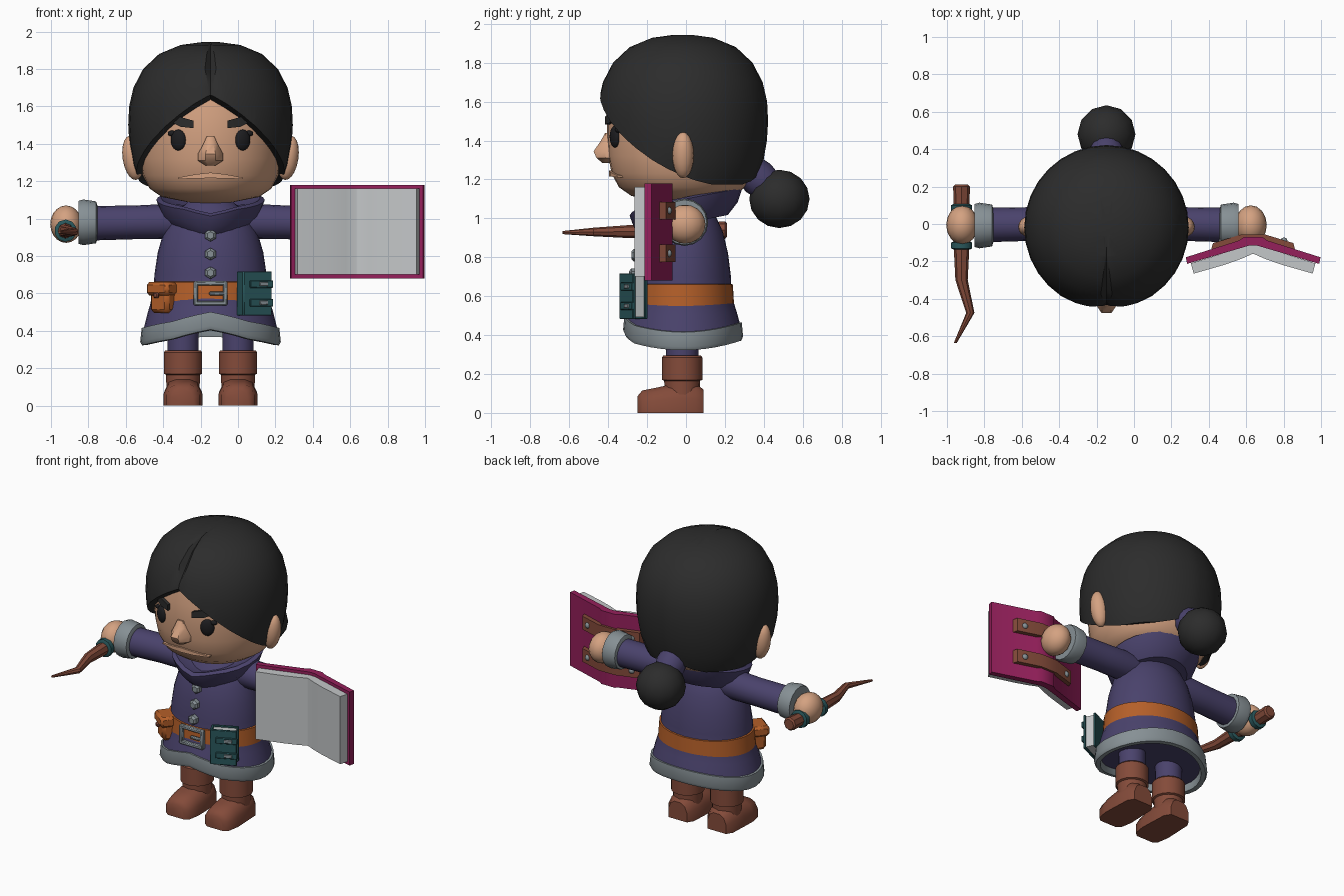
import bpy, bmesh
from math import sin, cos, pi, radians, sqrt
from mathutils import Matrix, Vector

if "Cube" in bpy.data.objects:
    bpy.data.objects.remove(bpy.data.objects["Cube"])

CX = -0.147  # body axis
SIDES = ((1, "left"), (-1, "right"))


def material(name, *rgb):
    m = bpy.data.materials.new(name)
    m.use_nodes = True
    m.diffuse_color = (*rgb, 1)
    for node in m.node_tree.nodes:
        if node.type == 'BSDF_PRINCIPLED':
            node.inputs["Base Color"].default_value = (*rgb, 1)
    return m


HAIR = material("hair black", .025, .025, .025)
EYE = material("eye black", .012, .012, .014)
SKIN = material("skin", .66, .36, .22)
PURPLE = material("purple cloth", .068, .055, .15)
GREY = material("grey trim", .24, .28, .30)
PAGE = material("page white", .55, .57, .58)
MAGENTA = material("magenta cover", .30, .014, .105)
ORANGE = material("orange leather", .46, .115, .022)
BROWN = material("brown leather", .23, .07, .042)
TEAL = material("teal", .022, .095, .105)


def finish(name, bm, mat, angle=38):
    bmesh.ops.recalc_face_normals(bm, faces=bm.faces[:])
    for f in bm.faces:
        f.smooth = True
    for e in bm.edges:
        e.smooth = len(e.link_faces) == 2 and e.calc_face_angle(0) < radians(angle)
    me = bpy.data.meshes.new(name)
    bm.to_mesh(me)
    bm.free()
    me.materials.append(mat)
    ob = bpy.data.objects.new(name, me)
    ob.location.x = CX
    bpy.context.collection.objects.link(ob)
    return ob


def loft_mesh(rings, closed=False):
    bm = bmesh.new()
    rows = [[bm.verts.new(p) for p in r] for r in rings]
    n = len(rows[0])
    pairs = list(zip(rows, rows[1:])) + ([(rows[-1], rows[0])] if closed else [])
    for a, b in pairs:
        for i in range(n):
            bm.faces.new((a[i], a[(i + 1) % n], b[(i + 1) % n], b[i]))
    if not closed:
        bm.faces.new(rows[0])
        bm.faces.new(rows[-1])
    bmesh.ops.recalc_face_normals(bm, faces=bm.faces[:])
    return bm


def loft(name, rings, mat, closed=False, angle=38):
    return finish(name, loft_mesh(rings, closed), mat, angle)


def lathe_rings(prof, loc=(0, 0), sy=1, n=32, lift=None):
    rings = []
    for r, z in prof:
        ring = []
        for i in range(n):
            x, y = r * sin(2 * pi * i / n), r * sy * cos(2 * pi * i / n)
            ring.append((loc[0] + x, loc[1] + y, z + (lift(x, y, z) if lift else 0)))
        rings.append(ring)
    return rings


def tube(name, path, mat, axis, n=12, angle=38):
    """Rings of given radius around points, facing along the x or y axis."""
    rings = []
    for x, y, z, r in path:
        circle = [(r * sin(2 * pi * i / n), r * cos(2 * pi * i / n)) for i in range(n)]
        rings.append([(x, y + a, z + b) if axis == 'x' else (x + a, y, z + b) for a, b in circle])
    return loft(name, rings, mat, angle=angle)


def ball(name, mat, loc, size, seg=20, frame=None):
    bm = bmesh.new()
    bmesh.ops.create_uvsphere(bm, u_segments=seg, v_segments=max(6, seg * 2 // 3), radius=1)
    m = Matrix.Translation(loc) @ (frame or Matrix()) @ Matrix.Diagonal((*size, 1))
    bmesh.ops.transform(bm, matrix=m, verts=bm.verts[:])
    return finish(name, bm, mat, 60)


def box(name, mat, offset, size, frame=Matrix(), bevel=.006):
    bm = bmesh.new()
    bmesh.ops.create_cube(bm, size=1)
    m = frame @ Matrix.Translation(offset) @ Matrix.Diagonal((*size, 1))
    bmesh.ops.transform(bm, matrix=m, verts=bm.verts[:])
    if bevel:
        bmesh.ops.bevel(bm, geom=bm.edges[:], offset=bevel, segments=1, affect='EDGES')
    return finish(name, bm, mat)


def mirrored_prism(name, half, cx, z0, z1, mat):
    pts = half + [(-x, y) for x, y in reversed(half)]
    return loft(name, [[(cx + x, y, z) for x, y in pts] for z in (z0, z1)], mat)


def face_strip(name, sections, radius, mat, depth=.015):
    """Strip following the round face: sections of x, middle z, half height."""
    rings = []
    for x, z, h in sections:
        y = -.02 - sqrt(radius ** 2 - x ** 2)
        rings.append([(x, y + .03, z - h), (x, y - depth, z - h),
                      (x, y - depth, z + h), (x, y + .03, z + h)])
    return loft(name, rings, mat)


# Head
loft("head", lathe_rings([(.08, 1.08), (.26, 1.115), (.325, 1.16), (.362, 1.23), (.38, 1.32),
                          (.386, 1.42), (.385, 1.55), (.34, 1.72), (.1, 1.85)], (0, -.02)), SKIN)
ring_y = [(.028, 1.285, -.43), (.068, 1.31, -.46), (.068, 1.345, -.475), (.04, 1.395, -.44), (.02, 1.44, -.415)]
loft("nose", [[(-w, -.36, z), (-w, -.415, z), (-w * .4, y, z), (w * .4, y, z), (w, -.415, z), (w, -.36, z)]
              for w, z, y in ring_y], SKIN)
face_strip("mouth", [(-.175, 1.215, .004), (-.08, 1.226, .011), (0, 1.231, .015),
                     (.08, 1.226, .011), (.175, 1.215, .004)], .362, SKIN, .014)
for s, side in SIDES:
    ball(side + "_ear", SKIN, (s * .415, -.015, 1.325), (.055, .055, .12), 16, Matrix.Rotation(s * .15, 4, 'Y'))
    ball(side + "_eye", EYE, (s * .172, -.365, 1.42), (.044, .022, .056), 16, Matrix.Rotation(s * .45, 4, 'Z'))
    ball(side + "_eyelash", EYE, (s * .205, -.345, 1.455), (.025, .02, .016), 10)
    face_strip(side + "_eyebrow", [(s * .262, 1.512, .008), (s * .205, 1.535, .022),
                                   (s * .16, 1.517, .026), (s * .09, 1.503, .02)], .386, HAIR, .022)

# Hair: a half cap cut along the hairline, with a parting groove, then mirrored
bm = loft_mesh(lathe_rings([(.345, 1.12), (.385, 1.2), (.415, 1.29), (.434, 1.4), (.44, 1.5), (.435, 1.6), (.412, 1.7),
                            (.36, 1.8), (.275, 1.88), (.16, 1.928), (.05, 1.943)], (0, -.018)))


def cut(co, no, clear=True):
    geom = bm.verts[:] + bm.edges[:] + bm.faces[:]
    res = bmesh.ops.bisect_plane(bm, geom=geom, dist=1e-5, plane_co=co, plane_no=no, clear_inner=clear)
    if clear:
        bmesh.ops.edgeloop_fill(bm, edges=[g for g in res["geom_cut"] if isinstance(g, bmesh.types.BMEdge)])


cut((0, 0, 0), (1, 0, 0))
cut((.03, 0, 0), (1, 0, 0), False)
for v in bm.verts:
    if v.co.y < -.03 and 1.67 < v.co.z:
        env = sin(pi * min(1, (v.co.z - 1.67) / .275))
        if abs(v.co.x) < 1e-4:
            v.co += (Vector((0, -.02, 1.5)) - v.co).normalized() * .035 * env
        elif abs(v.co.x - .03) < 1e-4:
            v.co.x *= max(env, .15)
cut((0, -.45, 1.67), (.6, .5, 1))
cut((0, 0, 1.175), (0, 0, 1))
seam = [f for f in bm.faces if all(abs(v.co.x) < 1e-4 for v in f.verts)]
bmesh.ops.delete(bm, geom=seam, context='FACES')
copy = bmesh.ops.duplicate(bm, geom=bm.verts[:] + bm.edges[:] + bm.faces[:])["geom"]
for g in copy:
    if isinstance(g, bmesh.types.BMVert):
        g.co.x *= -1
bmesh.ops.remove_doubles(bm, verts=bm.verts[:], dist=1e-4)
finish("hair_cap", bm, HAIR, 32)
ball("hair_bun", HAIR, (0, .48, 1.10), (.155, .155, .15), 12)
tie = loft("hair_tie", lathe_rings([(.06, -.07), (.09, -.05), (.095, .0), (.085, .05), (.06, .06)], n=14), PURPLE)
tie.location = (CX, .375, 1.205)
tie.rotation_euler.x = radians(-130)


# Tunic with a hem that rises at front and back
def hem_lift(x, y, z):
    w = min(1, max(0, (.58 - z) / .15))
    notch = .035 * max(0, 1 - abs(x) / .2) if y < 0 else 0
    return w * (.05 * (y / .3) ** 2 + notch)


BODY = dict(loc=(0, -.015), sy=.82)
loft("tunic", lathe_rings([(.33, .37), (.36, .4), (.335, .5), (.305, .6), (.3, .7), (.282, .82),
                           (.25, .93), (.2, 1.02), (.12, 1.09)], lift=hem_lift, **BODY), PURPLE)
loft("hem", lathe_rings([(.345, .42), (.368, .415), (.376, .34), (.365, .322), (.335, .325), (.325, .38)],
                        lift=hem_lift, **BODY), GREY, closed=True)
loft("collar", lathe_rings([(.15, .98), (.215, .975), (.265, 1.03), (.29, 1.10), (.265, 1.11), (.15, 1.06)],
                           (0, .0), 1, 24, lambda x, y, z: .055 * y / .28 - (.03 * max(0, 1 - abs(x) / .15) if y < 0 else 0)),
     PURPLE)
for i, (z, y) in enumerate(((.91, -.235), (.81, -.258), (.71, -.27))):
    tube("button_%d" % (i + 1), [(0, y + .03, z, .033), (0, y - .01, z, .033), (0, y - .022, z, .02)], GREY, 'y', 6, 20)

# Belt, buckle and pouch
loft("belt", lathe_rings([(.29, .665), (.312, .66), (.32, .55), (.29, .54)], closed_ := (0, -.015), .82), ORANGE)
for s, side in SIDES:
    box(side + "_buckle_bar", GREY, (s * .078, -.285, .6), (.024, .03, .13))
for z in (.547, .653):
    box("buckle_rail", GREY, (0, -.285, z), (.175, .03, .024))
box("buckle_pin", GREY, (.035, -.29, .6), (.085, .02, .02))
frame = Matrix.Translation((-.25, -.19, .58)) @ Matrix.Rotation(radians(-38), 4, 'Z')
box("pouch", ORANGE, (0, 0, -.01), (.125, .1, .15), frame, .02)
box("pouch_flap", ORANGE, (0, -.005, .045), (.15, .12, .07), frame, .015)
box("pouch_button", BROWN, (0, -.065, .01), (.03, .02, .03), frame)

# Small book hung on the belt
frame = Matrix.Translation((.235, -.27, .6)) @ Matrix.Rotation(radians(25), 4, 'Z')
for y in (-.034, .034):
    box("belt_book_cover", TEAL, (0, y, 0), (.165, .016, .235), frame, .003)
box("belt_book_spine", TEAL, (-.078, 0, 0), (.016, .076, .235), frame, .003)
box("belt_book_pages", PAGE, (0, 0, 0), (.145, .056, .215), frame, 0)
for z in (-.05, .05):
    box("belt_book_clasp", TEAL, (.02, -.045, z), (.135, .014, .04), frame, .003)
    box("belt_book_stud", GREY, (.03, -.052, z), (.05, .012, .022), frame, .003)

# Arms, legs and boots
for s, side in SIDES:
    tube(side + "_sleeve", [(s * .1, 0, .985, .08), (s * .2, 0, .985, .095), (s * .4, 0, .98, .09),
                            (s * .63, -.005, .975, .092)], PURPLE, 'x', 16)
    tube(side + "_cuff", [(s * .605, -.008, .98, .09), (s * .612, -.008, .98, .112), (s * .68, -.008, .98, .122),
                          (s * .705, -.008, .98, .115), (s * .705, -.008, .98, .08)], GREY, 'x', 16)
    ball(side + "_hand", SKIN, (s * .772, -.005, .97), (.085, .105, .1), 16)
    x = s * .147
    loft(side + "_leg", lathe_rings([(.082, .2), (.085, .46)], (x, -.02), n=16), PURPLE)
    loft(side + "_boot_shaft", lathe_rings([(.09, .08), (.092, .165), (.104, .17), (.104, .285), (.096, .295),
                                            (.075, .295)], (x, -.02), n=18), BROWN)
    arch = [(-1, 0), (-1, .5), (-.75, .85), (-.35, 1), (.35, 1), (.75, .85), (1, .5), (1, 0)]
    foot = [(-.25, .06, .085), (-.225, .09, .115), (-.15, .103, .13), (-.06, .1, .15), (.05, .095, .15), (.09, .07, .12)]
    loft(side + "_boot_foot", [[(x + a * w, y, b * h) for a, b in arch] for y, w, h in foot], BROWN, angle=50)

# Crooked wand in the right hand
wand = [(-.775, .21, .94, .035), (-.775, .2, .94, .045), (-.775, .1, .935, .042), (-.775, -.12, .935, .042),
        (-.775, -.3, .932, .033), (-.728, -.475, .93, .022), (-.808, -.635, .927, .008)]
tube("wand", wand, BROWN, 'y', 8)
for y in (.085, -.115):
    tube("wand_ring", [(-.775, y + dy, .935, r) for dy, r in ((-.022, .045), (-.015, .06), (.015, .06), (.022, .045))],
         TEAL, 'y', 10)

# Open book held by straps on the left hand
BX = .784
mirrored_prism("open_book_cover", [(.05, -.07), (.075, -.088), (.36, -.178), (.353, -.213), (.02, -.115)], BX, .68, 1.18, MAGENTA)
mirrored_prism("open_book_pages", [(.02, -.113), (.333, -.21), (.318, -.265), (.15, -.217), (.06, -.185), (.004, -.16)],
               BX, .7, 1.16, PAGE)
for z in (.82, 1.04):
    mirrored_prism("book_strap", [(.06, -.055), (.215, -.102), (.225, -.14), (.07, -.092)], BX, z - .045, z + .045, BROWN)
    for s, side in SIDES:
        ball(side + "_strap_stud", GREY, (BX + s * .165, -.09, z), (.02, .018, .02), 8)
